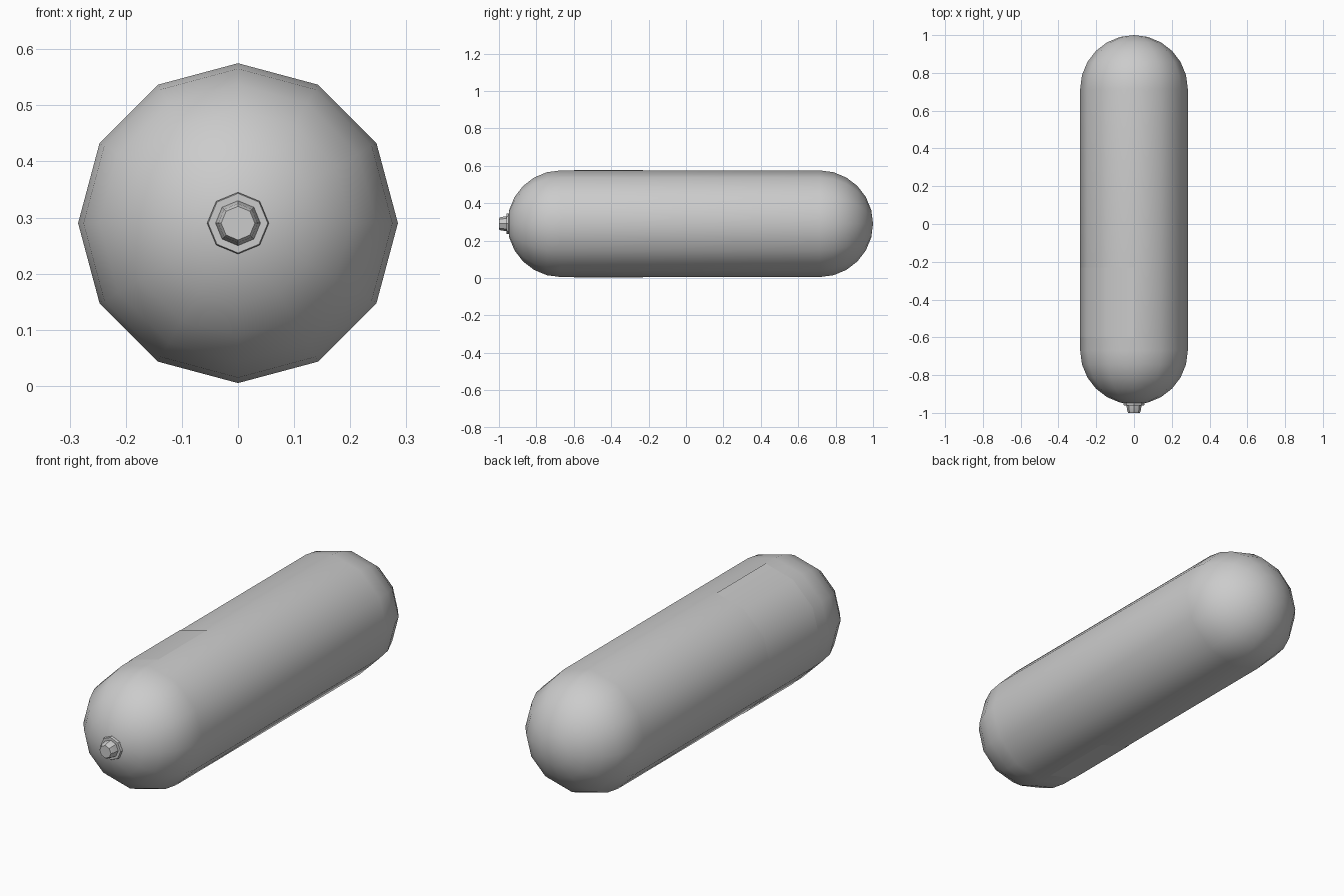
import bpy, bmesh, math

if "Cube" in bpy.data.objects:
    bpy.data.objects.remove(bpy.data.objects["Cube"])

ZC, R = 0.29, 0.285


def ring_pt(r, y, a):
    return (r * math.cos(a), y, ZC + r * math.sin(a))


def finish(bm, name, angle):
    bmesh.ops.recalc_face_normals(bm, faces=bm.faces)
    me = bpy.data.meshes.new(name)
    bm.to_mesh(me)
    bm.free()
    ob = bpy.data.objects.new(name, me)
    bpy.context.collection.objects.link(ob)
    bpy.ops.object.select_all(action='DESELECT')
    ob.select_set(True)
    bpy.context.view_layer.objects.active = ob
    bpy.ops.object.shade_smooth_by_angle(angle=math.radians(angle))
    return ob


def lathe(name, profile, sides, angle):
    """Revolve (radius, y) points around the long axis; zero radius makes a pole."""
    bm = bmesh.new()
    rings = []
    for r, y in profile:
        n = sides if r > 1e-6 else 1
        rings.append([bm.verts.new(ring_pt(r, y, math.tau * i / sides)) for i in range(n)])
    for a, b in zip(rings, rings[1:]):
        for i in range(sides):
            j = (i + 1) % sides
            if len(a) == 1:
                bm.faces.new((a[0], b[i], b[j]))
            elif len(b) == 1:
                bm.faces.new((a[i], b[0], a[j]))
            else:
                bm.faces.new((a[i], b[i], b[j], a[j]))
    return finish(bm, name, angle)


# Twelve-sided tank with a rounded dome at each end
SEG = 6
angles = [math.pi / 2 * i / SEG for i in range(SEG + 1)]
front = [(R * math.sin(t), -0.67 - 0.285 * math.cos(t)) for t in angles]
back = [(R * math.sin(t), 0.715 + 0.285 * math.cos(t)) for t in reversed(angles)]
front[0], back[-1] = (0, -0.955), (0, 1.0)
lathe("tank_body", front + back, 12, 40)

# Eight-sided valve with a flange on the front dome
lathe("valve", [(0, -1.0), (0.03, -1.0), (0.035, -0.992), (0.04, -0.96),
                (0.053, -0.96), (0.055, -0.956), (0.055, -0.935), (0, -0.935)], 8, 35)

# Thin label panel wrapped around the left half
bm = bmesh.new()
rows = [[bm.verts.new(ring_pt(R + 0.002, y, math.pi / 2 + math.pi * i / 6)) for i in range(7)]
        for y in (-0.60, -0.23)]
for i in range(6):
    bm.faces.new((rows[0][i], rows[0][i + 1], rows[1][i + 1], rows[1][i]))
finish(bm, "side_panel", 40)
